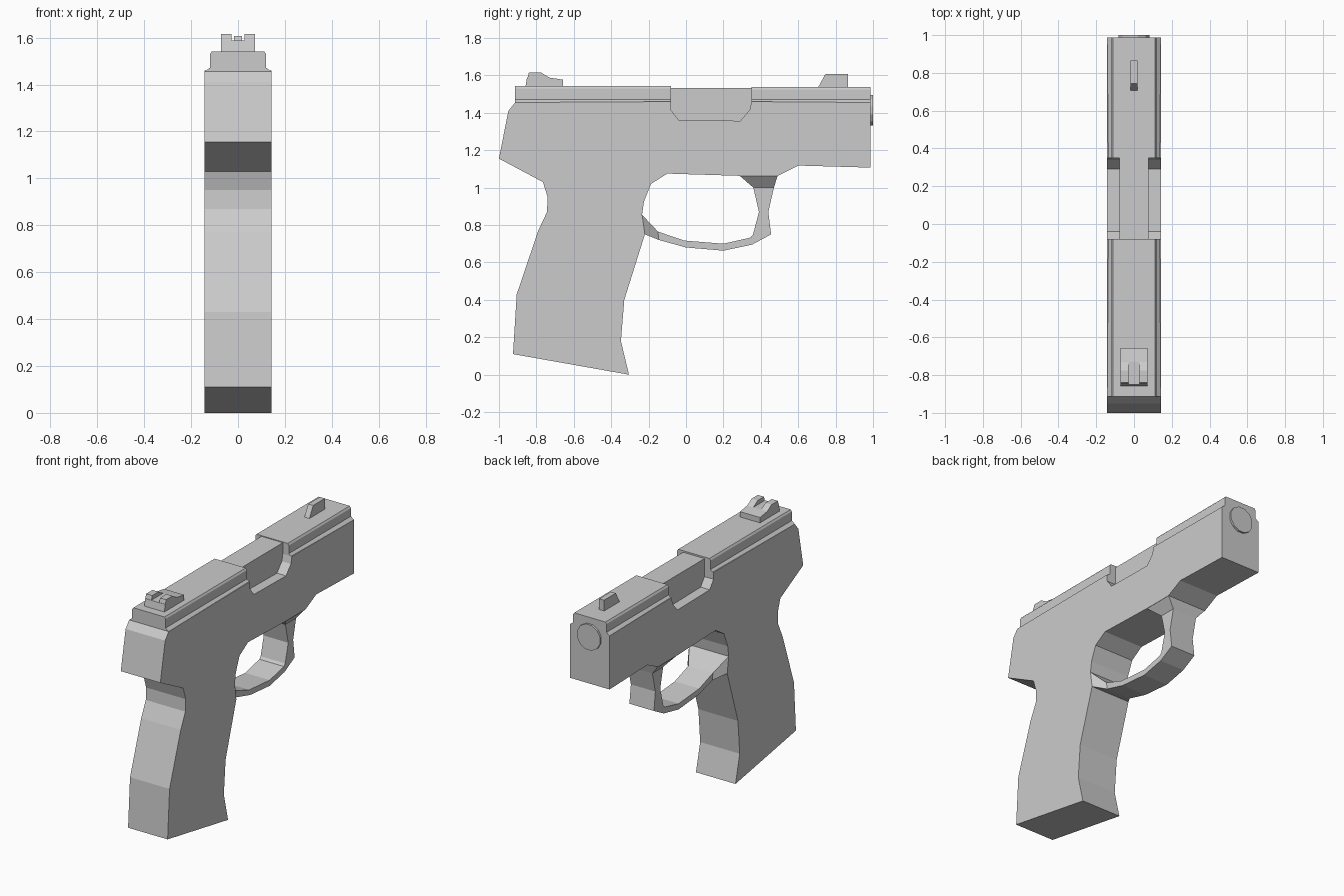
import bpy, bmesh, math

cube = bpy.data.objects.get("Cube")
if cube:
    bpy.data.objects.remove(cube)

grey = bpy.data.materials.new("plain grey")
grey.use_nodes = True
colour = (0.6, 0.6, 0.6, 1)
grey.diffuse_color = colour
grey.node_tree.nodes["Principled BSDF"].inputs["Base Color"].default_value = colour

HALF = 0.142    # half width of the body
CORE = 0.077    # half width of the barrel block inside the port
GUARD = 0.088   # half width of the trigger guard


def loft(name, rings):
    """Skin matching rings of points and cap both ends."""
    bm = bmesh.new()
    loops = [[bm.verts.new(p) for p in ring] for ring in rings]
    n = len(loops[0])
    for a, b in zip(loops, loops[1:]):
        for i in range(n):
            j = (i + 1) % n
            bm.faces.new((a[i], a[j], b[j], b[i]))
    bm.faces.new(loops[0])
    bm.faces.new(loops[-1])
    bmesh.ops.recalc_face_normals(bm, faces=bm.faces[:])
    mesh = bpy.data.meshes.new(name)
    bm.to_mesh(mesh)
    bm.free()
    mesh.materials.append(grey)
    obj = bpy.data.objects.new(name, mesh)
    bpy.context.scene.collection.objects.link(obj)
    return obj


def side_plate(name, profile, x0, x1):
    """Extrude a (y, z) side profile across x."""
    return loft(name, [[(x, y, z) for y, z in profile] for x in (x0, x1)])


# Grip and frame in one side profile, with the port step in its top edge
port = [(0.35, 1.46), (0.34, 1.415), (0.29, 1.357),
        (-0.04, 1.362), (-0.08, 1.415), (-0.08, 1.46)]
frame = [(-0.914, 1.455), (-0.95, 1.41), (-1, 1.155), (-0.765, 1.03),
         (-0.74, 0.95), (-0.743, 0.87), (-0.79, 0.77), (-0.905, 0.43),
         (-0.925, 0.11), (-0.305, 0), (-0.348, 0.18), (-0.33, 0.4),
         (-0.22, 0.75), (-0.235, 0.855), (-0.225, 0.925), (-0.187, 1.02),
         (-0.1, 1.075), (0.29, 1.063), (0.49, 1.063), (0.6, 1.118),
         (0.987, 1.107), (0.987, 1.455)]
side_plate("frame_and_grip", frame + port, -HALF, HALF)

# Barrel block showing in the port
side_plate("barrel_block", [(-0.09, 1.34), (0.36, 1.34), (0.36, 1.532), (-0.09, 1.532)],
           -CORE, CORE)

# Stepped slide top, behind and ahead of the port
for name, y0, y1, top in (("rear_slide", -0.914, -0.08, 1.542),
                          ("front_slide", 0.35, 0.987, 1.537)):
    half = [(HALF, 1.445), (HALF, 1.455), (0.12, 1.472), (0.12, top - 0.012), (0.112, top)]
    section = half + [(-x, z) for x, z in reversed(half)]
    loft(name, [[(x, y, z) for x, z in section] for y in (y0, y1)])

# Trigger guard: outer and inner edge points, flared to full width at both ends
outer = [(-0.22, 0.75), (-0.145, 0.72), (0, 0.68), (0.2, 0.663), (0.353, 0.695),
         (0.455, 0.75), (0.44, 0.87), (0.47, 1.0), (0.49, 1.065)]
inner = [(-0.235, 0.855), (-0.15, 0.765), (-0.01, 0.717), (0.2, 0.7), (0.345, 0.733),
         (0.358, 0.748), (0.39, 0.87), (0.36, 1.0), (0.285, 1.065)]
rings = []
for i, (o, n) in enumerate(zip(outer, inner)):
    w = HALF if i in (0, len(outer) - 1) else GUARD
    rings.append([(-w, *o), (w, *o), (w, *n), (-w, *n)])
loft("trigger_guard", rings)

# Muzzle disc
rim = [2 * math.pi * (i + 0.5) / 12 for i in range(12)]
loft("muzzle", [[(0.085 * math.cos(a), y, 1.413 + 0.085 * math.sin(a)) for a in rim]
                for y in (0.97, 1.0)])

# Rear sight: low base with two posts leaving a notch
side_plate("rear_sight_base", [(-0.86, 1.53), (-0.85, 1.588), (-0.73, 1.588),
                               (-0.657, 1.577), (-0.657, 1.53)], -0.072, 0.072)
for side, name in ((-1, "right_sight_post"), (1, "left_sight_post")):
    side_plate(name, [(-0.855, 1.56), (-0.84, 1.615), (-0.775, 1.615),
                      (-0.73, 1.588), (-0.73, 1.56)], side * 0.028, side * 0.072)

# Front sight blade
side_plate("front_sight", [(0.703, 1.53), (0.745, 1.607), (0.865, 1.607), (0.865, 1.53)],
           -0.018, 0.018)
